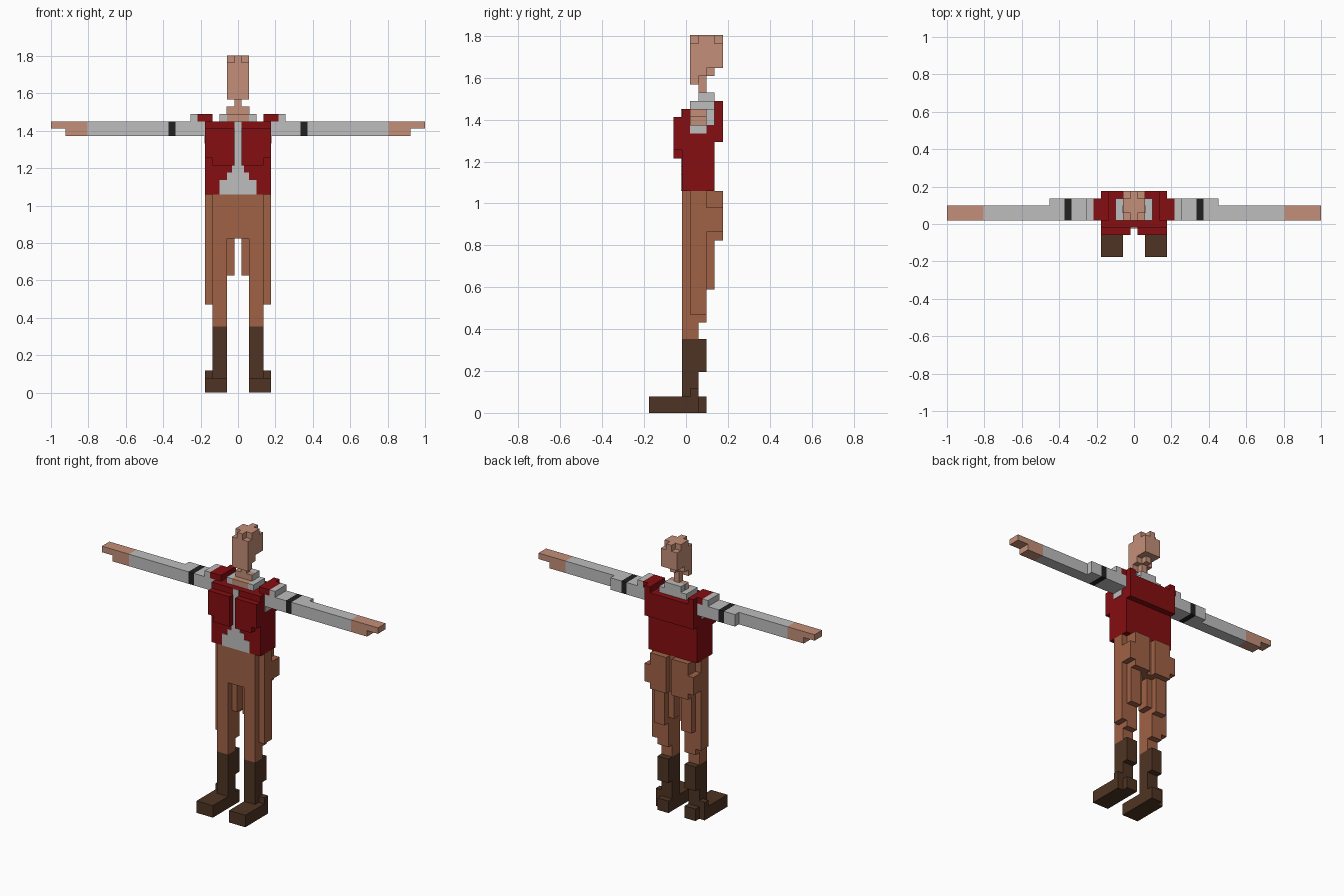
import bpy, bmesh

if "Cube" in bpy.data.objects:
    bpy.data.objects.remove(bpy.data.objects["Cube"], do_unlink=True)

V = 2 / 51      # size of one block


def lin(c):
    c /= 255
    return c / 12.92 if c <= 0.04045 else ((c + 0.055) / 1.055) ** 2.4


def material(name, *rgb):
    m = bpy.data.materials.new(name)
    col = (*[lin(c) for c in rgb], 1)
    m.diffuse_color = col
    m.use_nodes = True
    bsdf = next(n for n in m.node_tree.nodes if n.type == 'BSDF_PRINCIPLED')
    bsdf.inputs["Base Color"].default_value = col
    return m


SKIN = material("skin", 196, 143, 120)
RED = material("red jacket", 134, 14, 17)
GREY = material("light grey cloth", 190, 190, 190)
PANTS = material("brown trousers", 160, 98, 70)
BOOT = material("dark brown leather", 78, 52, 35)
BLACK = material("black band", 33, 33, 33)


def part(name, mat, boxes, flip=1):
    """One object from boxes (x0, x1, y0, y1, z0, z1) in block units."""
    bm = bmesh.new()
    for x0, x1, y0, y1, z0, z1 in boxes:
        cube = bmesh.ops.create_cube(bm, size=1)
        for v in cube["verts"]:
            v.co = (((x0 + x1) / 2 + v.co.x * (x1 - x0)) * flip * V,
                    ((y0 + y1) / 2 + v.co.y * (y1 - y0)) * V,
                    ((z0 + z1) / 2 + v.co.z * (z1 - z0)) * V)
    bmesh.ops.recalc_face_normals(bm, faces=bm.faces)
    me = bpy.data.meshes.new(name)
    bm.to_mesh(me)
    bm.free()
    me.materials.append(mat)
    bpy.context.collection.objects.link(bpy.data.objects.new(name, me))


def pair(name, mat, boxes):
    part("left_" + name, mat, boxes)
    part("right_" + name, mat, boxes, -1)


# Boots: foot, heel, ankle knob, shaft, calf
pair("boot", BOOT, [
    (1.5, 4.5, -4.5, 1.5, 0, 2),
    (1.5, 3.5, 1.5, 2.5, 0, 2),
    (3.5, 4.5, 0.5, 1.5, 2, 3),
    (1.5, 3.5, -0.5, 1.5, 2, 9),
    (1.5, 3.5, 1.5, 2.5, 5, 9)])

# Trouser legs: shin and thigh, knee back, thigh back, outer and inner strips
pair("trouser_leg", PANTS, [
    (1.5, 3.5, -0.5, 1.5, 9, 21),
    (1.5, 3.5, 1.5, 2.5, 11, 21),
    (1.5, 3.5, 2.5, 3.5, 15, 21),
    (3.5, 4.5, 0.5, 2.5, 12, 27),
    (0.5, 1.5, 0.5, 2.5, 16, 21)])

# Hips with two buttocks
part("hips", PANTS, [(-3.5, 3.5, -0.5, 3.5, 21, 27)])
pair("buttock", PANTS, [
    (0.5, 3.5, 3.5, 4.5, 21, 27),
    (3.5, 4.5, 2.5, 4.5, 22, 25)])

# Jacket: body, shoulder blade slab, chest panels, shoulder caps
part("jacket_body", RED, [
    (-4.5, 4.5, -0.5, 3.5, 27, 37),
    (-4.5, 4.5, 3.5, 4.5, 33, 37)])
pair("jacket_chest_panel", RED, [
    (0.5, 3.5, -1.5, -0.5, 31, 36),
    (3.5, 4.5, -1.5, -0.5, 32, 36)])
pair("jacket_shoulder", RED, [
    (3.5, 5.5, 0.5, 3.5, 37, 38),
    (3.5, 4.5, 3.5, 4.5, 37, 38)])

# Shirt showing through the open jacket, as thin plates
part("shirt_front", GREY, [
    (-2.5, 2.5, -0.6, -0.5, 27, 29),
    (-1.5, 1.5, -0.6, -0.5, 29, 30),
    (-0.8, 0.8, -0.6, -0.5, 30, 31),
    (-0.5, 0.5, -0.6, -0.5, 31, 37)])

# Collar around the neck
part("collar_back", GREY, [(-1.5, 1.5, 2.5, 3.5, 37, 39)])
pair("collar_side", GREY, [
    (1.5, 2.5, 0.5, 3.5, 37, 38),
    (1.5, 1.55, 1.5, 2.5, 38, 39)])

# Arms: armpit plate, sleeves, band, hand
pair("armpit_plate", GREY, [(4.5, 4.6, 0.5, 2.5, 34, 35)])
pair("upper_sleeve", GREY, [
    (4.5, 8.5, 0.5, 3.5, 35, 37),
    (5.5, 6.5, 0.5, 3.5, 37, 38)])
pair("arm_band", BLACK, [(8.5, 9.5, 0.5, 3.5, 35, 37)])
pair("lower_sleeve", GREY, [
    (9.5, 11.5, 0.5, 3.5, 35, 37),
    (11.5, 20.5, 0.5, 2.5, 35, 37)])
pair("hand", SKIN, [
    (20.5, 23.5, 0.5, 2.5, 35, 37),
    (23.5, 25.5, 0.5, 2.5, 36, 37)])

# Neck and its wider base
part("neck", SKIN, [
    (-1.5, 1.5, 0.5, 2.5, 37, 38),
    (-1.5, 1.5, 1.5, 2.5, 38, 39),
    (-0.5, 0.5, 1.5, 2.5, 39, 41)])

# Head: chin, jaw steps, skull, and crown with cut corners
part("head", SKIN, [
    (-1.5, 1.5, 0.5, 1.5, 40, 41),
    (-0.5, 0.5, 1.5, 2.5, 40, 41),
    (-1.5, 1.5, 0.5, 2.5, 41, 42),
    (-0.5, 0.5, 2.5, 3.5, 41, 42),
    (-1.5, 1.5, 0.5, 4.5, 42, 45),
    (-0.5, 0.5, 0.5, 4.5, 45, 46),
    (-1.5, 1.5, 1.5, 3.5, 45, 46)])
